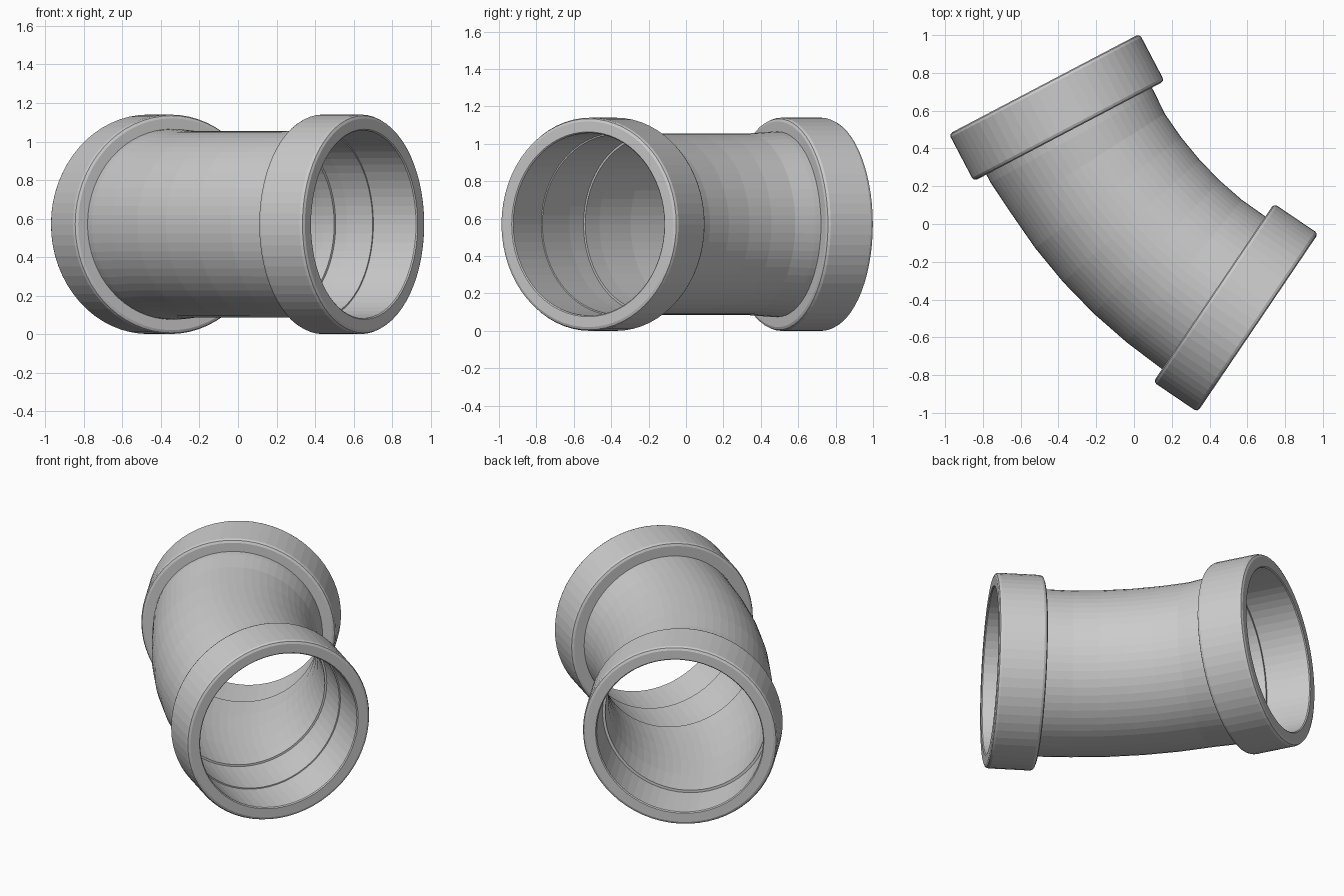
import bpy, bmesh
from math import sin, cos, pi, radians

if "Cube" in bpy.data.objects:
    bpy.data.objects.remove(bpy.data.objects["Cube"])

SEGS = 64
ZC = 0.57                                   # height of the pipe axis
START = (-0.475, 0.742)                     # centre of the rear mouth
A0, BEND, R = radians(-62.3), radians(28.2), 2.356
COLLAR = 0.283                              # straight collar length
ARC = R * BEND
TOTAL = 2 * COLLAR + ARC


def axis(s):
    """Point and heading on the centre line at distance s from the rear mouth."""
    d = min(s, COLLAR)
    x, y, a = START[0] + d * cos(A0), START[1] + d * sin(A0), A0
    if s > COLLAR:
        a = A0 + min(s - COLLAR, ARC) / R
        x += R * (sin(a) - sin(A0))
        y += R * (cos(A0) - cos(a))
    d = max(0, s - COLLAR - ARC)
    return x + d * cos(a), y + d * sin(a), a


def sweep(name, profile):
    """Turn a closed (distance, radius) profile around the bent centre line."""
    bm = bmesh.new()
    rings = []
    for s, r in profile:
        x, y, a = axis(s)
        ring = []
        for i in range(SEGS):
            t = 2 * pi * i / SEGS
            ring.append(bm.verts.new((x - sin(a) * r * cos(t),
                                      y + cos(a) * r * cos(t),
                                      ZC + r * sin(t))))
        rings.append(ring)
    for k, p in enumerate(rings):
        q = rings[(k + 1) % len(rings)]
        for i in range(SEGS):
            j = (i + 1) % SEGS
            bm.faces.new((p[i], p[j], q[j], q[i]))
    bmesh.ops.recalc_face_normals(bm, faces=bm.faces)
    me = bpy.data.meshes.new(name)
    bm.to_mesh(me)
    bm.free()
    ob = bpy.data.objects.new(name, me)
    bpy.context.collection.objects.link(ob)
    return ob


# Collars with rounded outer edges and a slightly eased mouth
b, ro, ri = 0.02, 0.57, 0.488
collar = [(0.006, ri), (0, ri + 0.006), (0, ro - b), (b * 0.3, ro - b * 0.3),
          (b, ro), (COLLAR - b, ro), (COLLAR - b * 0.3, ro - b * 0.3),
          (COLLAR, ro - b), (COLLAR, ri)]
sweep("rear_collar", collar)
sweep("front_collar", [(TOTAL - s, r) for s, r in collar])

# Bent pipe: outer skin, then the stepped bore on the way back
N = 6
s0, s1 = COLLAR - 0.01, TOTAL - COLLAR + 0.01
stop = TOTAL - 0.575                        # inner stop seen from the front mouth
outer = [(s0, 0.495), (COLLAR + 0.04, 0.495)]
outer += [(COLLAR + ARC * i / N, 0.485) for i in range(1, N)]
outer += [(s1, 0.488)]
bore = [(s1, 0.481), (COLLAR + ARC * 5 / N, 0.481), (stop, 0.481), (stop, 0.469)]
bore += [(COLLAR + ARC * i / N, 0.469) for i in range(N - 1, 0, -1)
         if COLLAR + ARC * i / N < stop - 0.03]
bore += [(s0, 0.472)]
sweep("bent_pipe", outer + bore)
